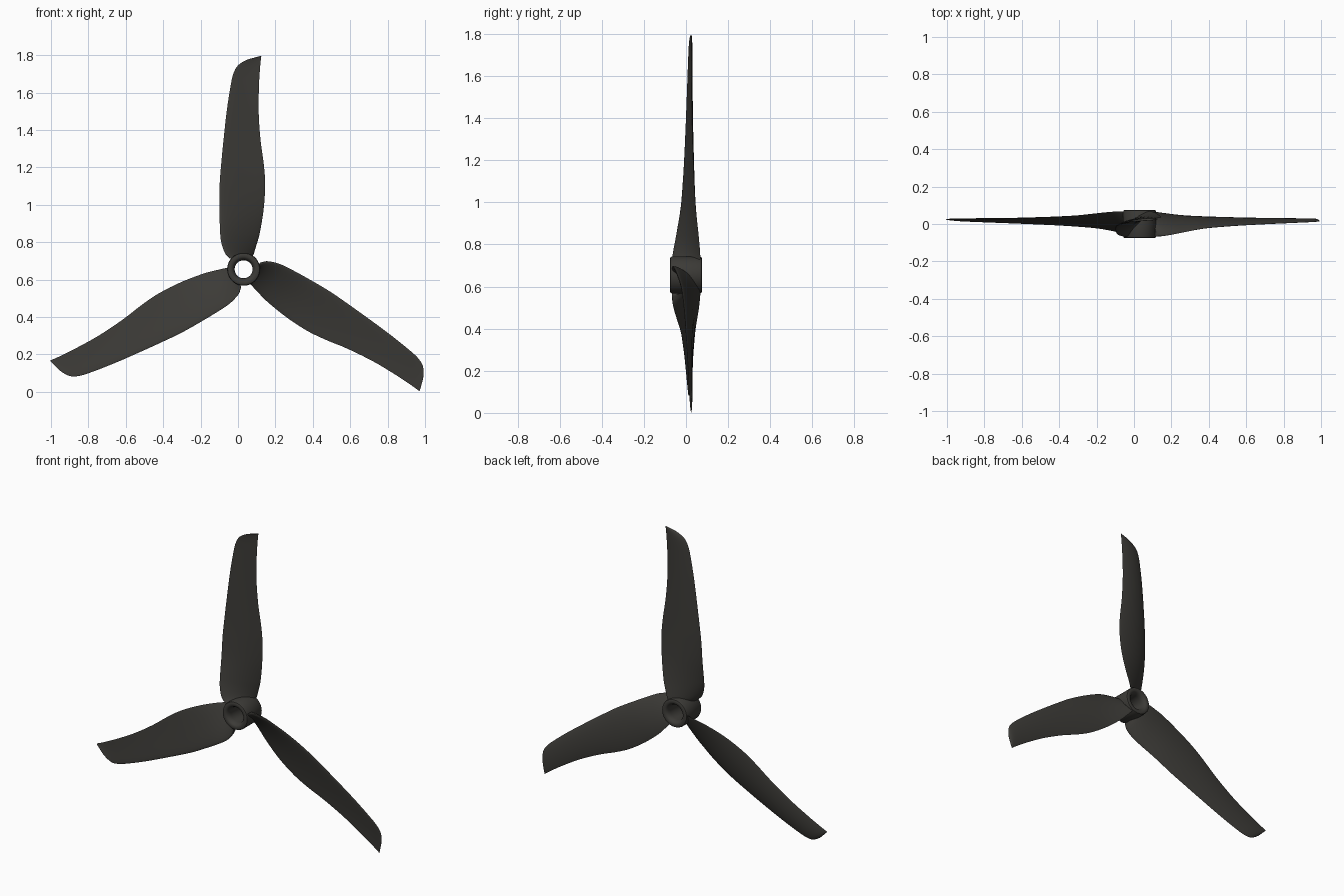
import bpy, bmesh, math
from mathutils import Vector, Matrix

if "Cube" in bpy.data.objects:
    bpy.data.objects.remove(bpy.data.objects["Cube"])

HUB = Vector((0.03, 0, 0.655))
mat = bpy.data.materials.new("dark_plastic")
mat.diffuse_color = (0.045, 0.043, 0.038, 1)
mat.use_nodes = True
mat.node_tree.nodes["Principled BSDF"].inputs["Base Color"].default_value = mat.diffuse_color


def finish(name, bm, angle):
    bmesh.ops.recalc_face_normals(bm, faces=bm.faces)
    me = bpy.data.meshes.new(name)
    bm.to_mesh(me)
    bm.free()
    me.materials.append(mat)
    ob = bpy.data.objects.new(name, me)
    bpy.context.collection.objects.link(ob)
    bpy.context.view_layer.objects.active = ob
    ob.select_set(True)
    bpy.ops.object.shade_smooth_by_angle(angle=math.radians(angle))
    ob.select_set(False)
    return ob


def loft(bm, rings, closed=False):
    n = len(rings[0])
    pairs = list(zip(rings, rings[1:])) + ([(rings[-1], rings[0])] if closed else [])
    for a, b in pairs:
        for i in range(n):
            bm.faces.new((a[i], a[(i + 1) % n], b[(i + 1) % n], b[i]))


# hub: turned ring with softened rims and a flared bore
bm = bmesh.new()
profile = [(0.048, 0.045), (0.051, 0.06), (0.058, 0.071), (0.066, 0.076), (0.079, 0.076),
           (0.085, 0.073), (0.088, 0.066)]
profile += [(r, -y) for r, y in reversed(profile)]
rings = []
for r, y in profile:
    rings.append([bm.verts.new(HUB + Vector((r * math.cos(k * math.tau / 64), y,
                                             r * math.sin(k * math.tau / 64)))) for k in range(64)])
loft(bm, rings, closed=True)
finish("hub", bm, 40)

# blade stations: radius, left edge, right edge, left y, right y, thickness
S = [(0.058, -0.072, 0.045, -0.066, 0.066, 0.044),
     (0.085, -0.098, 0.055, -0.064, 0.068, 0.036),
     (0.134, -0.117, 0.070, -0.056, 0.065, 0.030),
     (0.187, -0.125, 0.085, -0.046, 0.060, 0.027),
     (0.320, -0.129, 0.107, -0.024, 0.046, 0.024),
     (0.455, -0.128, 0.115, -0.013, 0.038, 0.022),
     (0.560, -0.120, 0.108, -0.007, 0.034, 0.020),
     (0.695, -0.107, 0.090, -0.001, 0.030, 0.018),
     (0.855, -0.089, 0.080, 0.005, 0.027, 0.015),
     (1.000, -0.066, 0.083, 0.010, 0.026, 0.012),
     (1.050, -0.053, 0.086, 0.012, 0.026, 0.011),
     (1.090, -0.030, 0.089, 0.014, 0.026, 0.010),
     (1.120, 0.018, 0.092, 0.017, 0.026, 0.008),
     (1.135, 0.070, 0.094, 0.021, 0.026, 0.005),
     (1.140, 0.089, 0.095, 0.023, 0.025, 0.002)]


def stations(sub=4):
    # smooth (Hermite) interpolation with slopes taken against radius
    def slope(i, k):
        a, b = S[max(i - 1, 0)], S[min(i + 1, len(S) - 1)]
        return (b[k] - a[k]) / (b[0] - a[0])
    for i in range(len(S) - 1):
        h = S[i + 1][0] - S[i][0]
        for j in range(sub):
            t = j / sub
            row = [S[i][0] + t * h]
            for k in range(1, 6):
                row.append((2*t**3 - 3*t*t + 1) * S[i][k] + (t**3 - 2*t*t + t) * h * slope(i, k)
                           + (3*t*t - 2*t**3) * S[i + 1][k] + (t**3 - t*t) * h * slope(i + 1, k))
            yield row
    yield S[-1]


def airfoil(r, ul, ur, yl, yr, thick, n=14):
    # cambered section, round leading edge on the left, thin trailing edge
    a, b = Vector((ul, yl, r)), Vector((ur, yr, r))
    chord = b - a
    nrm = Vector((-chord.y, chord.x, 0)).normalized()
    pts = []
    for k in range(2 * n):
        s = 0.5 - 0.5 * math.cos(math.pi * k / n)
        side = 1 if k < n else -1
        half = 0.5 * thick * math.sin(math.pi * s ** 0.75) ** 0.7 if 0 < k % n else 0
        bow = 0.16 * chord.length * s * (1 - s)
        pts.append(a + chord * s + nrm * (bow + side * half))
    return pts


# three identical blades around the hub
for i, name in enumerate(("blade_top", "blade_right", "blade_left")):
    rot = Matrix.Rotation(i * math.tau / 3, 4, 'Y')
    bm = bmesh.new()
    rings = [[bm.verts.new(HUB + rot @ p) for p in airfoil(*row)] for row in stations()]
    loft(bm, rings)
    bm.faces.new(rings[0])
    bm.faces.new(rings[-1])
    finish(name, bm, 50)
